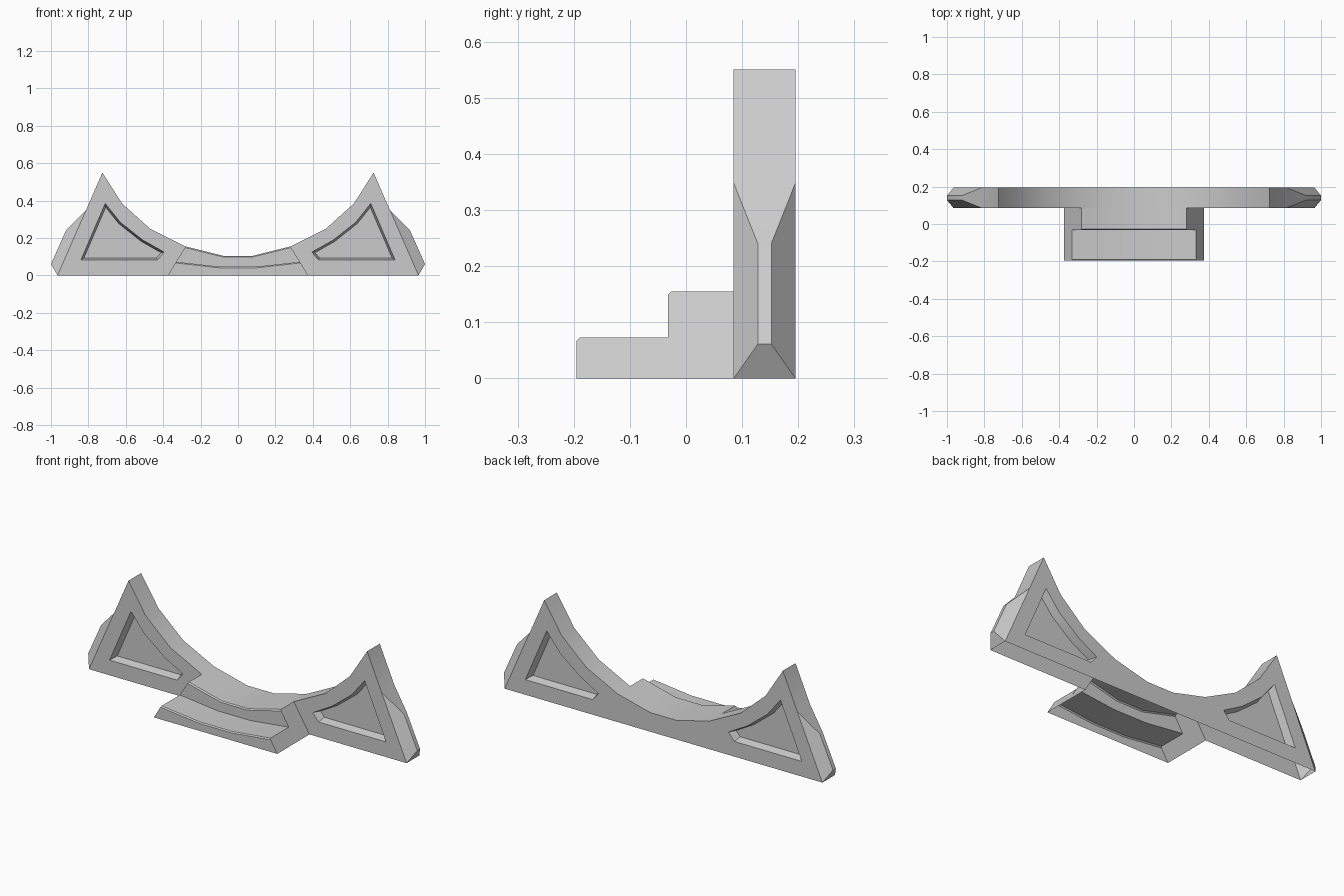
import bpy, bmesh, math

if "Cube" in bpy.data.objects:
    bpy.data.objects.remove(bpy.data.objects["Cube"], do_unlink=True)

grey = bpy.data.materials.new("light_grey")
grey.use_nodes = True
grey.diffuse_color = (0.6, 0.6, 0.6, 1)
grey.node_tree.nodes["Principled BSDF"].inputs["Base Color"].default_value = grey.diffuse_color

FRONT, BACK = 0.085, 0.195      # faces of the upright plate
MID = (FRONT + BACK) / 2
HALF_WEB = 0.012                # half thickness of pocket web and fin edge


def ring(bm, outline, y):
    return [bm.verts.new((x, y, z)) for x, z in outline]


def strip(bm, a, b, closed=False):
    """Quads between two matching rows of vertices."""
    n = len(a)
    for i in range(n if closed else n - 1):
        j = (i + 1) % n
        bm.faces.new((a[i], a[j], b[j], b[i]))


def inset(outline, d):
    """Move a counter-clockwise outline inwards by d."""
    out = []
    for i, (x, z) in enumerate(outline):
        px, pz = outline[i - 1]
        nx, nz = outline[(i + 1) % len(outline)]
        l1, l2 = math.hypot(x - px, z - pz), math.hypot(nx - x, nz - z)
        n1 = ((pz - z) / l1, (x - px) / l1)
        n2 = ((z - nz) / l2, (nx - x) / l2)
        k = d / (1 + n1[0] * n2[0] + n1[1] * n2[1])
        out.append((x + k * (n1[0] + n2[0]), z + k * (n1[1] + n2[1])))
    return out


def finish(bm, name):
    bmesh.ops.remove_doubles(bm, verts=bm.verts, dist=0.0005)
    bmesh.ops.dissolve_degenerate(bm, dist=0.0005, edges=bm.edges)
    # mirror the half across the centre
    bmesh.ops.mirror(bm, geom=bm.verts[:] + bm.edges[:] + bm.faces[:],
                     axis='X', merge_dist=0.0005)
    bmesh.ops.recalc_face_normals(bm, faces=bm.faces)
    mesh = bpy.data.meshes.new(name)
    bm.to_mesh(mesh)
    bm.free()
    mesh.materials.append(grey)
    ob = bpy.data.objects.new(name, mesh)
    bpy.context.collection.objects.link(ob)
    bpy.ops.object.select_all(action='DESELECT')
    ob.select_set(True)
    bpy.context.view_layer.objects.active = ob
    bpy.ops.object.shade_smooth_by_angle(angle=math.radians(25))


# Upright plate: hollow shell, open underneath and behind the step
wing = [(0.965, 0), (0.813, 0.348), (0.725, 0.55), (0.62, 0.385), (0.47, 0.25), (0.28, 0.155)]
saddle = [(0.08, 0.105), (0, 0.105)]
pocket = [(0.84, 0.083), (0.71, 0.385), (0.63, 0.285), (0.51, 0.19), (0.395, 0.125), (0.43, 0.083)]

bm = bmesh.new()
for y, outline, direction in ((FRONT, wing + [(0.375, 0)], -1),
                              (BACK, wing + saddle + [(0, 0)], 1)):
    # wall with a tapered triangular pocket
    rim = ring(bm, outline, y)
    mouth = ring(bm, pocket, y)
    edges = [bm.edges.new((r[i - 1], r[i])) for r in (rim, mouth) for i in range(len(r))]
    bmesh.ops.triangle_fill(bm, use_beauty=True, use_dissolve=False, edges=edges)
    floor = ring(bm, inset(pocket, 0.011), MID + direction * HALF_WEB)
    strip(bm, mouth, floor, closed=True)
    bm.faces.new(floor)

# Top edge of the plate
top = wing[1:] + saddle
strip(bm, ring(bm, top, FRONT), ring(bm, top, BACK))

# Tapered side fin
base = wing[:2]
tip = [(1.0, 0.061), (0.92, 0.24)]
front_base, back_base = ring(bm, base, FRONT), ring(bm, base, BACK)
front_tip, back_tip = ring(bm, tip, MID - HALF_WEB), ring(bm, tip, MID + HALF_WEB)
strip(bm, [front_base[0], front_tip[0], front_tip[1], front_base[1]],
      [back_base[0], back_tip[0], back_tip[1], back_base[1]])
bm.faces.new(front_base + front_tip[::-1])
bm.faces.new(back_base + back_tip[::-1])
finish(bm, "upright_plate")

# Two-level curved step: thin shell with chamfered front edges
upper = [(0, 0.105), (0.08, 0.105), (0.28, 0.155), (0.375, 0)]
lower = [(0, 0.047), (0.1, 0.047), (0.331, 0.073), (0.375, 0)]


def lowered(row, d):
    return [(x, z - d) for x, z in row[:2]] + [(row[2][0] + d * 0.6, row[2][1] - d), row[3]]


bm = bmesh.new()
rows = [(upper, FRONT), (upper, -0.026), (lowered(upper, 0.006), -0.032),
        (lower, -0.032), (lower, -0.189), (lowered(lower, 0.006), -0.195)]
rings = [ring(bm, outline, y) for outline, y in rows]
for i, (a, b) in enumerate(zip(rings, rings[1:])):
    if i == 2:                  # riser has no side wall
        strip(bm, a[:3], b[:3])
    else:
        strip(bm, a, b)
# front wall down to the ground
bm.faces.new(rings[-1] + [bm.verts.new((0, -0.195, 0))])
finish(bm, "front_step")
